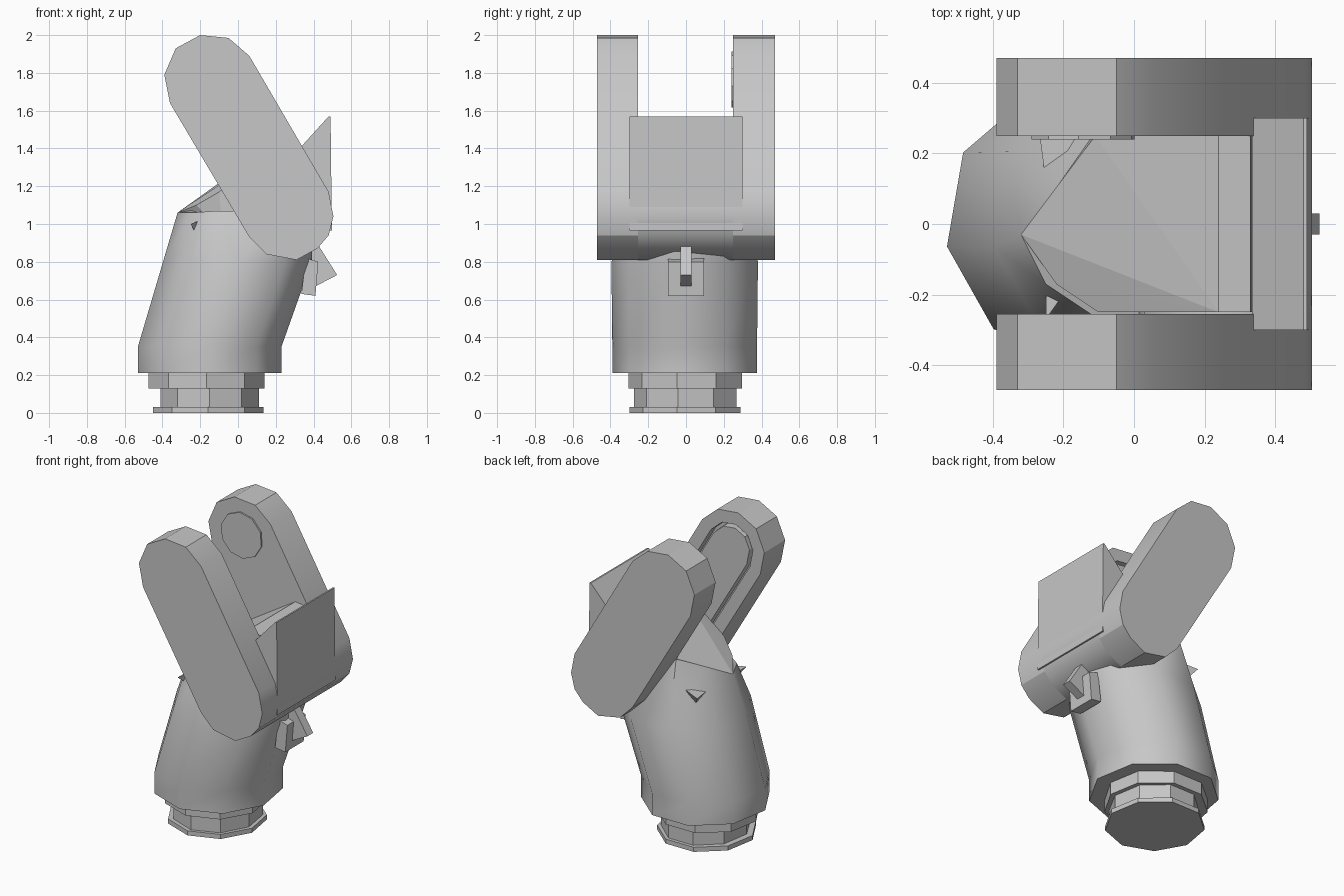
import bpy, bmesh, math

cube = bpy.data.objects.get("Cube")
if cube:
    bpy.data.objects.remove(cube, do_unlink=True)

GREY = (0.57, 0.57, 0.57, 1)
grey = bpy.data.materials.new("plain grey")
grey.use_nodes = True
grey.diffuse_color = GREY
grey.node_tree.nodes["Principled BSDF"].inputs["Base Color"].default_value = GREY


def finish(name, bm, smooth=None):
    bmesh.ops.recalc_face_normals(bm, faces=bm.faces)
    me = bpy.data.meshes.new(name)
    bm.to_mesh(me)
    bm.free()
    me.materials.append(grey)
    ob = bpy.data.objects.new(name, me)
    bpy.context.collection.objects.link(ob)
    if smooth:
        bpy.ops.object.select_all(action='DESELECT')
        bpy.context.view_layer.objects.active = ob
        ob.select_set(True)
        bpy.ops.object.shade_smooth_by_angle(angle=math.radians(smooth))
    return ob


def loft(bm, rings):
    """Skin a list of equal point loops and cap both ends."""
    loops = [[bm.verts.new(p) for p in ring] for ring in rings]
    n = len(loops[0])
    for a, b in zip(loops, loops[1:]):
        for i in range(n):
            j = (i + 1) % n
            bm.faces.new((a[i], a[j], b[j], b[i]))
    bm.faces.new(loops[0])
    return bm.faces.new(loops[-1])


def prism(name, outline, y0, y1, smooth=None, groove=False):
    """Extrude an x-z outline along y, optionally grooving the y1 end."""
    bm = bmesh.new()
    end = loft(bm, [[(x, y, z) for x, z in outline] for y in (y0, y1)])
    bmesh.ops.recalc_face_normals(bm, faces=bm.faces)
    if groove:
        for width, depth in ((.08, 0), (.002, -.05), (.02, 0), (.002, .05)):
            bmesh.ops.inset_region(bm, faces=[end], thickness=width, depth=depth,
                                   use_even_offset=True)
    return finish(name, bm, smooth)


def hull(name, points):
    bm = bmesh.new()
    for p in points:
        bm.verts.new(p)
    bmesh.ops.convex_hull(bm, input=bm.verts)
    return finish(name, bm)


def nonagon(z, left, right, y_radius):
    """Nine-sided ring with one corner facing the front."""
    mid, rad = (left + right) / 2, (right - left) / 2 / math.cos(math.radians(10))
    angles = [math.radians(270 + 40 * i) for i in range(9)]
    return [(mid + rad * math.cos(a), y_radius * math.sin(a) + .005, z) for a in angles]


# Stepped foot
for name, z0, z1, left, right, ry in (
        ("foot_plate", 0, .03, -.45, .135, .303),
        ("foot_neck", .03, .13, -.41, .11, .28),
        ("foot_collar", .13, .21, -.475, .14, .31)):
    bm = bmesh.new()
    loft(bm, [nonagon(z, left, right, ry) for z in (z0, z1)])
    finish(name, bm)

# Leaning body whose rim rises along the back
rim = [(-.10, -.27, 1.07), (.25, -.25, 1.06), (.40, -.05, 1.0), (.38, .15, 1.06), (.20, .26, 1.2),
       (-.11, .26, 1.21), (-.215, .11, 1.135), (-.32, -.03, 1.06), (-.25, -.17, 1.06)]
bm = bmesh.new()
loft(bm, [nonagon(.21, -.53, .23, .395), nonagon(.35, -.53, .23, .395),
          nonagon(.80, -.397, .39, .40), rim])
finish("body", bm, 45)

# Sloped block between the fork arms
slope = [(-.32, -.03, 1.06), (-.11, .25, 1.21), (-.22, -.17, 1.10), (-.10, -.25, 1.17)]
for y in (-.25, .25):
    slope += [(x, y, z) for x, z in ((.24, 1.43), (.33, 1.42), (.4, 1.0), (-.08, .95))]
hull("sloped_block", slope)

# Fork arms and the hub that joins them
lower_end = [(.06, .93), (.15, .84), (.31, .81), (.42, .87), (.48, .94), (.505, 1.04), (.48, 1.17)]
upper_end = [(.06, 1.89), (-.05, 1.985), (-.20, 2.0), (-.33, 1.93), (-.39, 1.79), (-.36, 1.64)]
prism("front_arm", lower_end + upper_end, -.47, -.255, 25, groove=True)
prism("back_arm", lower_end + upper_end, .47, .25, 25)
prism("hub", lower_end + [(.40, 1.28), (.26, 1.31), (.12, 1.27), (.03, 1.16), (.01, 1.04)],
      -.26, .26, 45)

# Round cap on the inside of the back arm
disc = [(-.145 + .15 * math.cos(a), 1.765 + .15 * math.sin(a))
        for a in (math.radians(22.5 + 36 * i) for i in range(10))]
prism("arm_cap", disc, .24, .26)

# Wedge-shaped shield
prism("shield", [(.49, 1.57), (.48, 1.57), (.335, 1.41), (.335, 1.10), (.47, .965), (.497, .965)],
      -.30, .30)

# Bracket and hook under the hub
prism("bracket", [(.335, .63), (.41, .62), (.425, .80), (.36, .82)], -.095, .095)
prism("hook", [(.43, .88), (.525, .73), (.41, .67), (.38, .85)], -.03, .03)

# Small pointed studs on both sides of the body
hull("front_stud", [(-.25, -.16, 1.0), (-.20, -.20, 1.02), (-.22, -.20, .94), (-.25, -.27, 1.0)])
hull("back_stud", [(-.25, .12, 1.0), (-.16, .24, 1.02), (-.21, .20, .92), (-.27, .27, 1.0)])
